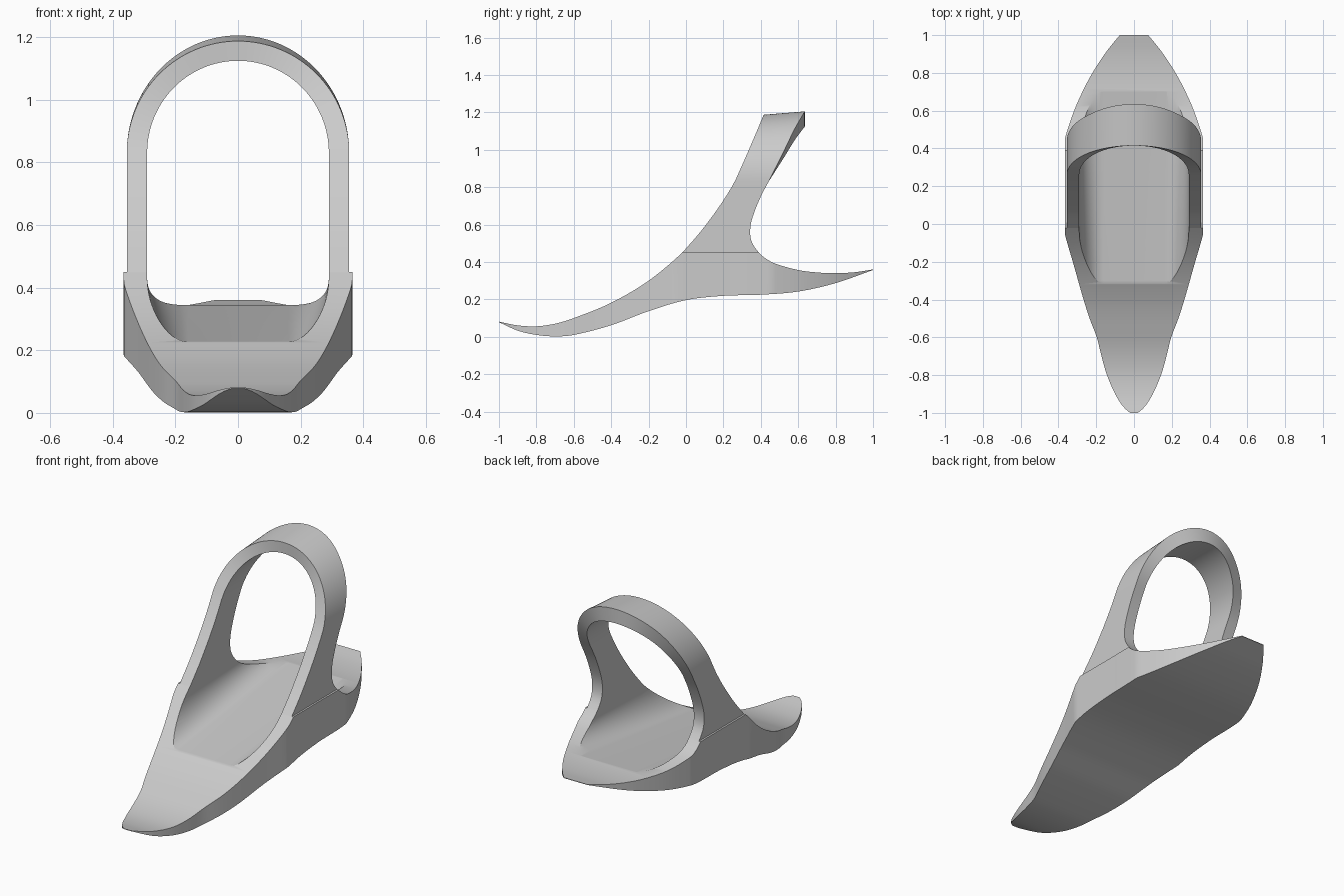
import bpy, bmesh, math

if "Cube" in bpy.data.objects:
    bpy.data.objects.remove(bpy.data.objects["Cube"])

grey = bpy.data.materials.new("light grey")
grey.diffuse_color = (0.6, 0.6, 0.6, 1)
grey.use_nodes = True
grey.node_tree.nodes["Principled BSDF"].inputs["Base Color"].default_value = grey.diffuse_color


def curve(pts):
    """Smooth function through (t, value) points (cubic Hermite)."""
    n = len(pts)
    slope = []
    for i in range(n):
        a, b = pts[max(i - 1, 0)], pts[min(i + 1, n - 1)]
        slope.append((b[1] - a[1]) / (b[0] - a[0]))

    def f(t):
        t = min(max(t, pts[0][0]), pts[-1][0])
        i = 0
        while i < n - 2 and t > pts[i + 1][0]:
            i += 1
        (t0, v0), (t1, v1) = pts[i], pts[i + 1]
        h = t1 - t0
        u = (t - t0) / h
        return ((2*u**3 - 3*u**2 + 1) * v0 + (u**3 - 2*u**2 + u) * h * slope[i]
                + (3*u**2 - 2*u**3) * v1 + (u**3 - u**2) * h * slope[i + 1])
    return f


def loft(name, sections, caps=True, tri=False):
    """Skin a row of closed sections with equal point counts."""
    bm = bmesh.new()
    rings = [[bm.verts.new(p) for p in s] for s in sections]
    n = len(rings[0])
    for a, b in zip(rings, rings[1:]):
        for i in range(n):
            j = (i + 1) % n
            bm.faces.new((a[i], a[j], b[j], b[i]))
    if caps:
        bm.faces.new(rings[0])
        bm.faces.new(rings[-1])
    if tri:
        bmesh.ops.triangulate(bm, faces=bm.faces[:])
    bmesh.ops.recalc_face_normals(bm, faces=bm.faces[:])
    me = bpy.data.meshes.new(name)
    bm.to_mesh(me)
    bm.free()
    ob = bpy.data.objects.new(name, me)
    bpy.context.collection.objects.link(ob)
    me.materials.append(grey)
    return ob


def activate(ob):
    bpy.ops.object.select_all(action='DESELECT')
    ob.select_set(True)
    bpy.context.view_layer.objects.active = ob


# Base: side profile (underside, front top, rear top) and plan half-width
under = curve([(-1, .078), (-.9, .033), (-.8, .01), (-.7, .002), (-.6, .01), (-.4, .062),
               (-.2, .137), (0, .196), (.2, .219), (.4, .225), (.6, .242), (.8, .287), (1, .357)])
front_top = curve([(-1, .081), (-.9, .061), (-.8, .056), (-.7, .07), (-.6, .1), (-.4, .182),
                   (-.2, .3), (-.02, .45), (.1, .58)])
rear_top = curve([(.3, .6), (.345, .51), (.39, .45), (.43, .416), (.48, .39), (.6, .357),
                  (.7, .344), (.8, .34), (.9, .345), (1, .36)])
width = curve([(-1, .02), (-.98, .045), (-.95, .07), (-.9, .1), (-.8, .143), (-.7, .172), (-.6, .197),
               (-.5, .235), (-.4, .267), (-.2, .324), (-.07, .362), (-.05, .365), (.2, .365),
               (.45, .365), (.48, .358), (.6, .317), (.7, .273), (.8, .22), (.9, .155),
               (.95, .117), (1, .075)])


def top(y):
    return min(.45, front_top(y) if y < .185 else rear_top(y))


ys = sorted({round(-1 + i * .02, 3) for i in range(101)} | {-.99, .39, .41})
base = loft("base", [[(-width(y), y, under(y)), (width(y), y, under(y)),
                      (width(y), y, top(y)), (-width(y), y, top(y))] for y in ys])

# Opening: rounded channel whose floor rises toward the back
def channel(y):
    floor = .263 + .115 * y
    half = [(.29, .7), (.29, .43)]
    for i in range(1, 17):
        a = i / 16 * math.pi / 2
        half.append((.16 + .13 * math.cos(a), .43 - (.43 - floor) * math.sin(a)))
    return [(x, y, z) for x, z in half] + [(-x, y, z) for x, z in reversed(half)]


cutter = loft("opening_cutter", [channel(-.6 + i * .1) for i in range(18)], tri=True)
cutter.hide_render = True
mod = base.modifiers.new("opening", 'BOOLEAN')
mod.operation = 'DIFFERENCE'
mod.solver = 'EXACT'
mod.object = cutter
activate(base)
bpy.ops.object.modifier_apply(modifier=mod.name)
bpy.data.objects.remove(cutter, do_unlink=True)

# Arch: two legs joined by a half-round crown that leans back
SPRING = .83
front_y = curve([(.45, -.02), (.55, .068), (.66, .152), (.75, .213), (.83, .26),
                 (.9, .292), (1, .336), (1.1, .379), (1.187, .415)])
back_y = curve([(.45, .39), (.48, .366), (.51, .35), (.55, .343), (.6, .346), (.66, .363),
                (.75, .4), (.83, .442), (1, .531), (1.1, .582), (1.187, .635)])


def section(side, z, angle=None):
    c, s = (side, 0) if angle is None else (math.cos(angle), math.sin(angle))
    outline_z = z + .357 * s
    yf, yb = front_y(outline_z), back_y(outline_z)
    return [(.355 * c, yf, z + .357 * s), (.355 * c, yb, z + .375 * s),
            (.29 * c, yb, z + .294 * s), (.29 * c, yf, z + .294 * s)]


leg = [.45 + (SPRING - .45) * i / 16 for i in range(16)]
sections = [section(1, z) for z in leg]
sections += [section(1, SPRING, math.pi * i / 64) for i in range(65)]
sections += [section(-1, z) for z in reversed(leg)]
arch = loft("arch", sections, caps=False)

for ob in (base, arch):
    activate(ob)
    bpy.ops.object.shade_smooth_by_angle(angle=math.radians(30))
